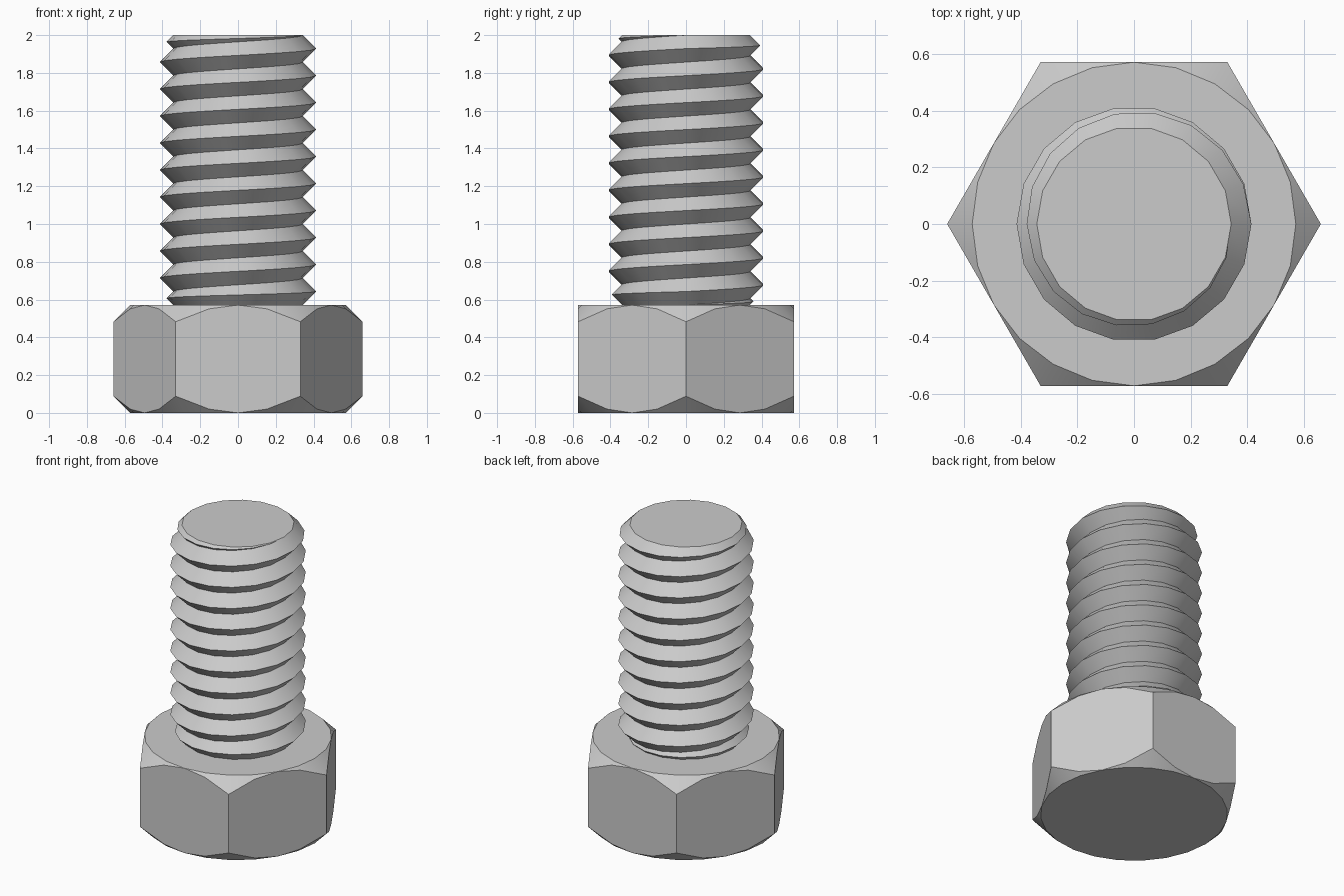
import bpy, bmesh, math
from math import cos, sin, pi, radians

cube = bpy.data.objects.get("Cube")
if cube:
    bpy.data.objects.remove(cube, do_unlink=True)

HEAD_H, TOP = 0.571, 2.0
APOTHEM = 0.571
ROOT_R, TURNS, SIDES = 0.343, 10, 18
PITCH = (TOP - HEAD_H) / TURNS
DEPTH = PITCH / 2

steel = bpy.data.materials.new("grey steel")
steel.use_nodes = True
grey = (0.6, 0.6, 0.6, 1)
steel.diffuse_color = grey
steel.node_tree.nodes["Principled BSDF"].inputs["Base Color"].default_value = grey


def finish(name, bm):
    """Weld, orient and shade a bmesh, then link it as an object."""
    bmesh.ops.remove_doubles(bm, verts=bm.verts, dist=0.0005)
    bmesh.ops.recalc_face_normals(bm, faces=bm.faces)
    mesh = bpy.data.meshes.new(name)
    bm.to_mesh(mesh)
    bm.free()
    obj = bpy.data.objects.new(name, mesh)
    bpy.context.collection.objects.link(obj)
    mesh.materials.append(steel)
    bpy.ops.object.select_all(action='DESELECT')
    obj.select_set(True)
    bpy.context.view_layer.objects.active = obj
    bpy.ops.object.shade_smooth_by_angle(angle=radians(30))
    return obj


def skin(bm, columns):
    """Join neighbouring columns of vertices with quads."""
    for a, b in zip(columns, columns[1:]):
        for i in range(len(a) - 1):
            bm.faces.new((a[i], b[i], b[i + 1], a[i + 1]))


def column(bm, angle, profile):
    return [bm.verts.new((r * cos(angle), r * sin(angle), z)) for r, z in profile]


# Hexagonal head, its corners cut by a 45 degree cone at both ends
bm = bmesh.new()
columns = []
for i in range(24):
    angle = i * pi / 12
    hex_r = APOTHEM / cos(angle % (pi / 3) - pi / 6)
    drop = hex_r - APOTHEM
    columns.append(column(bm, angle, [(APOTHEM, 0), (hex_r, drop),
                                      (hex_r, HEAD_H - drop), (APOTHEM, HEAD_H)]))
skin(bm, columns + columns[:1])
bm.faces.new([c[0] for c in columns])
bm.faces.new([c[-1] for c in columns])
finish("hex_head", bm)

# Threaded shank: each column is a zigzag that climbs one pitch per turn,
# with its end crests trimmed by 45 degree cones
bm = bmesh.new()
columns = []
for i in range(SIDES + 1):
    u = i / SIDES
    low = u * DEPTH
    high = (1 - u) * DEPTH
    profile = [(ROOT_R, HEAD_H), (ROOT_R + low, HEAD_H + low)]
    for k in range(TURNS):
        z = HEAD_H + PITCH * (k + u)
        profile.append((ROOT_R, z))
        if k < TURNS - 1:
            profile.append((ROOT_R + DEPTH, z + DEPTH))
    profile += [(ROOT_R + high, TOP - high), (ROOT_R, TOP)]
    columns.append(column(bm, u * 2 * pi, profile))
skin(bm, columns)
bm.faces.new([c[-1] for c in columns[:-1]])
finish("threaded_shank", bm)
